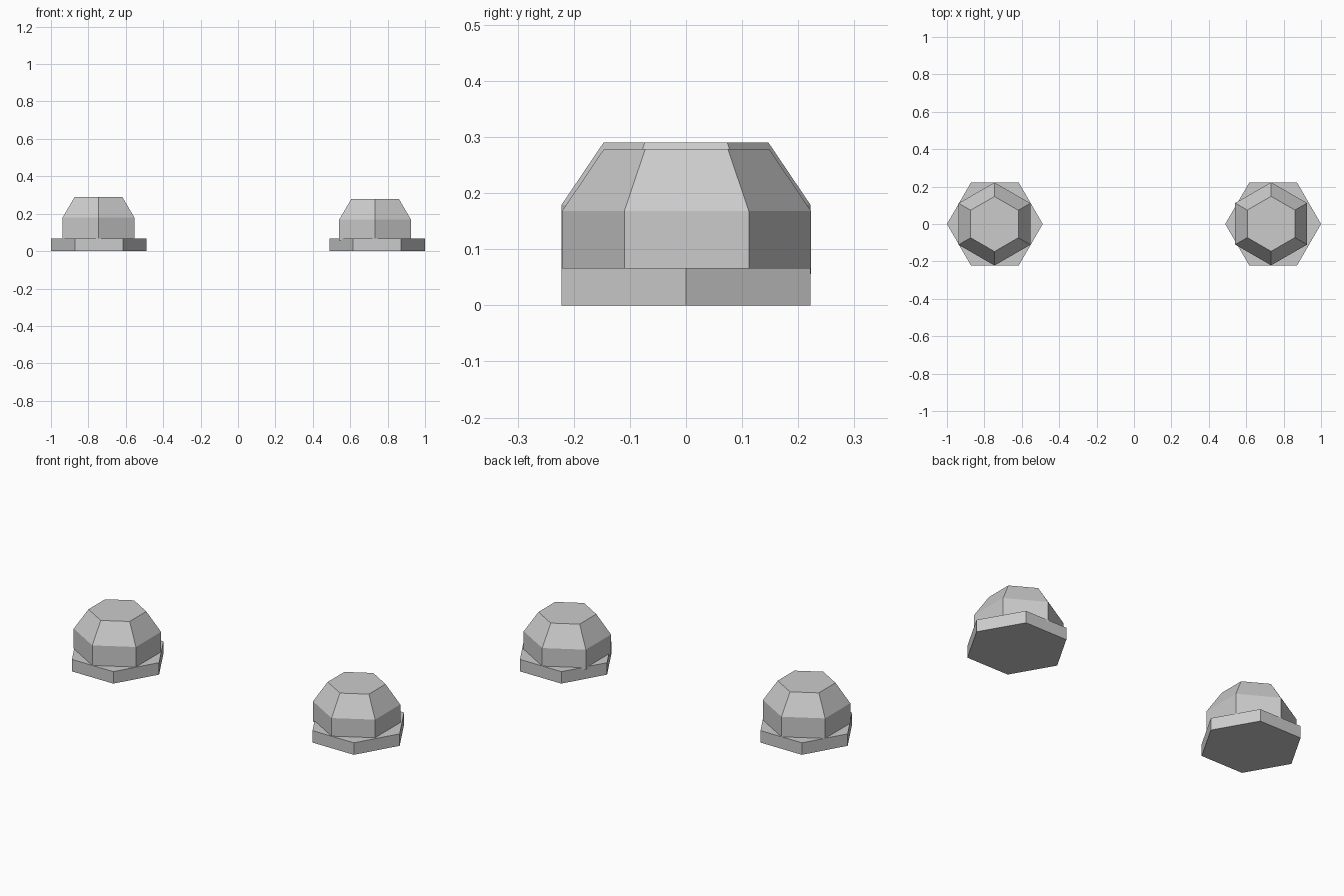
import bpy, bmesh, math

if "Cube" in bpy.data.objects:
    bpy.data.objects.remove(bpy.data.objects["Cube"])


def hex_solid(name, x, y, rings, turn):
    """Stack six-sided rings of (radius, z) into a closed solid."""
    bm = bmesh.new()
    loops = []
    for r, z in rings:
        angles = [turn + i * math.pi / 3 for i in range(6)]
        loops.append([bm.verts.new((r * math.cos(a), r * math.sin(a), z)) for a in angles])
    for low, high in zip(loops, loops[1:]):
        for i in range(6):
            j = (i + 1) % 6
            bm.faces.new((low[i], low[j], high[j], high[i]))
    bm.faces.new(loops[0][::-1])
    bm.faces.new(loops[-1])
    mesh = bpy.data.meshes.new(name)
    bm.to_mesh(mesh)
    bm.free()
    obj = bpy.data.objects.new(name, mesh)
    obj.location = (x, y, 0)
    bpy.context.collection.objects.link(obj)


# Per bolt: side, base x, head x, head y, head drop
for side, base_x, head_x, head_y, drop in (
    ("left", -0.744, -0.746, 0.0, 0.0),
    ("right", 0.744, 0.733, 0.001, 0.011),
):
    # Flat hexagonal washer, points along x
    hex_solid(side + "_washer", base_x, 0, [(0.256, 0), (0.256, 0.067)], 0)
    # Hexagonal head with tapered crown, points along y
    head = [(0.222, 0.067 - drop), (0.222, 0.179 - drop), (0.147, 0.29 - drop)]
    hex_solid(side + "_bolt_head", head_x, head_y, head, math.pi / 6)
